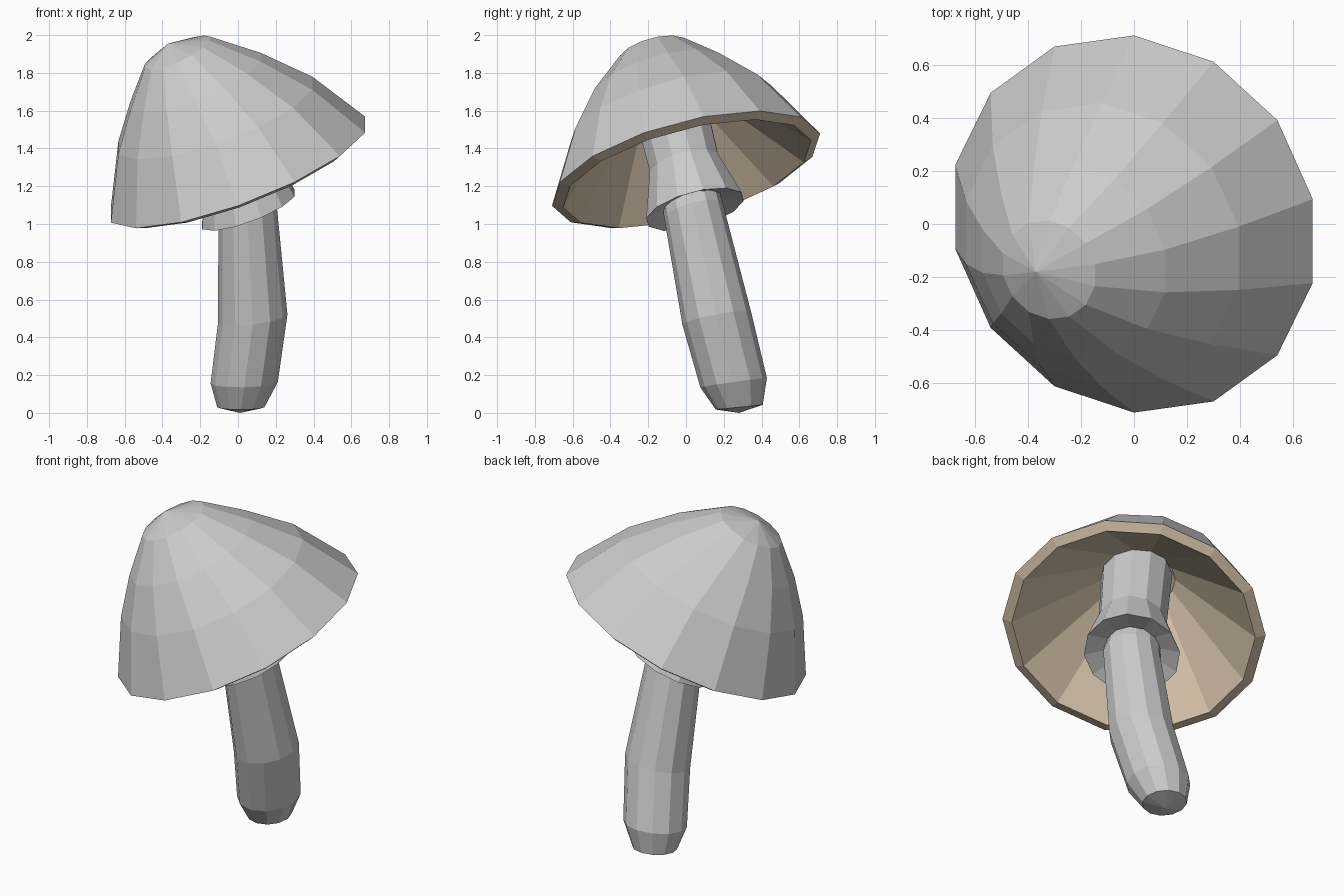
import bpy, bmesh, math
from mathutils import Vector

if "Cube" in bpy.data.objects:
    bpy.data.objects.remove(bpy.data.objects["Cube"])


def normal_of(slope):
    return Vector((-slope[0], -slope[1], 1)).normalized()


def loft(name, rings, sides, material=None, phase=0.0):
    """Skin tilted rings: (centre, radius, (slope_x, slope_y)); radius 0 is a tip."""
    bm = bmesh.new()
    loops = []
    for centre, radius, slope in rings:
        n = normal_of(slope)
        u = Vector((0, 1, slope[1])).normalized()
        v = u.cross(n).normalized()
        c = Vector(centre)
        if radius == 0:
            loops.append([bm.verts.new(c)] * sides)
            continue
        loops.append([bm.verts.new(c + radius * (math.cos(t) * u + math.sin(t) * v))
                      for t in (2 * math.pi * (k + phase) / sides for k in range(sides))])
    for lo, hi in zip(loops, loops[1:]):
        for k in range(sides):
            j = (k + 1) % sides
            quad = list(dict.fromkeys((lo[k], hi[k], hi[j], lo[j])))
            bm.faces.new(quad)
    mesh = bpy.data.meshes.new(name)
    bm.to_mesh(mesh)
    bm.free()
    obj = bpy.data.objects.new(name, mesh)
    bpy.context.collection.objects.link(obj)
    if material:
        mesh.materials.append(material)
    return obj


tan = bpy.data.materials.new("tan_underside")
tan.diffuse_color = (0.70, 0.57, 0.42, 1)
tan.use_nodes = True
tan.node_tree.nodes["Principled BSDF"].inputs["Base Color"].default_value = tan.diffuse_color

TILT = (0.38, 0.27)
AXIS = normal_of(TILT)
RIM = Vector((0, 0, 1.288))
COLLAR = Vector((0.055, 0.048, 1.077))
NECK = Vector((0.075, 0.015, 0))

# Cap: leaning dome
loft("cap", [
    (RIM, 0.735, TILT),
    ((-0.12, -0.08, 1.575), 0.557, (0.36, 0.29)),
    ((-0.225, -0.14, 1.757), 0.377, (0.40, 0.29)),
    ((-0.32, -0.172, 1.908), 0.193, (0.45, 0.28)),
    ((-0.37, -0.18, 1.955), 0, TILT),
], 14)

# Underside: hollow cone and thick lip
loft("cap_underside", [
    (RIM + 0.50 * AXIS, 0, TILT),
    (RIM + 0.47 * AXIS, 0.18, TILT),
    (RIM - 0.025 * AXIS, 0.68, TILT),
    (RIM, 0.735, TILT),
], 14, tan)

# Collar: neck sleeve with flared skirt
loft("collar", [
    (COLLAR + 0.04 * AXIS, 0.155, TILT),
    (COLLAR, 0.27, TILT),
    (COLLAR + 0.26 * AXIS + 0.5 * NECK, 0.192, TILT),
    (COLLAR + 0.70 * AXIS + NECK, 0.20, TILT),
], 12, phase=0.5)

# Stem: bent tapering tube with rounded foot
loft("stem", [
    ((0.01, 0.28, 0.0), 0, (0, 0)),
    ((0.015, 0.282, 0.03), 0.125, (0.0, 0.1)),
    ((0.033, 0.252, 0.16), 0.178, (0.02, 0.14)),
    ((0.078, 0.163, 0.50), 0.185, (0.12, 0.18)),
    ((0.05, 0.04, 1.07), 0.16, (0.3, 0.25)),
    (COLLAR + 0.25 * AXIS, 0.15, TILT),
], 12)
